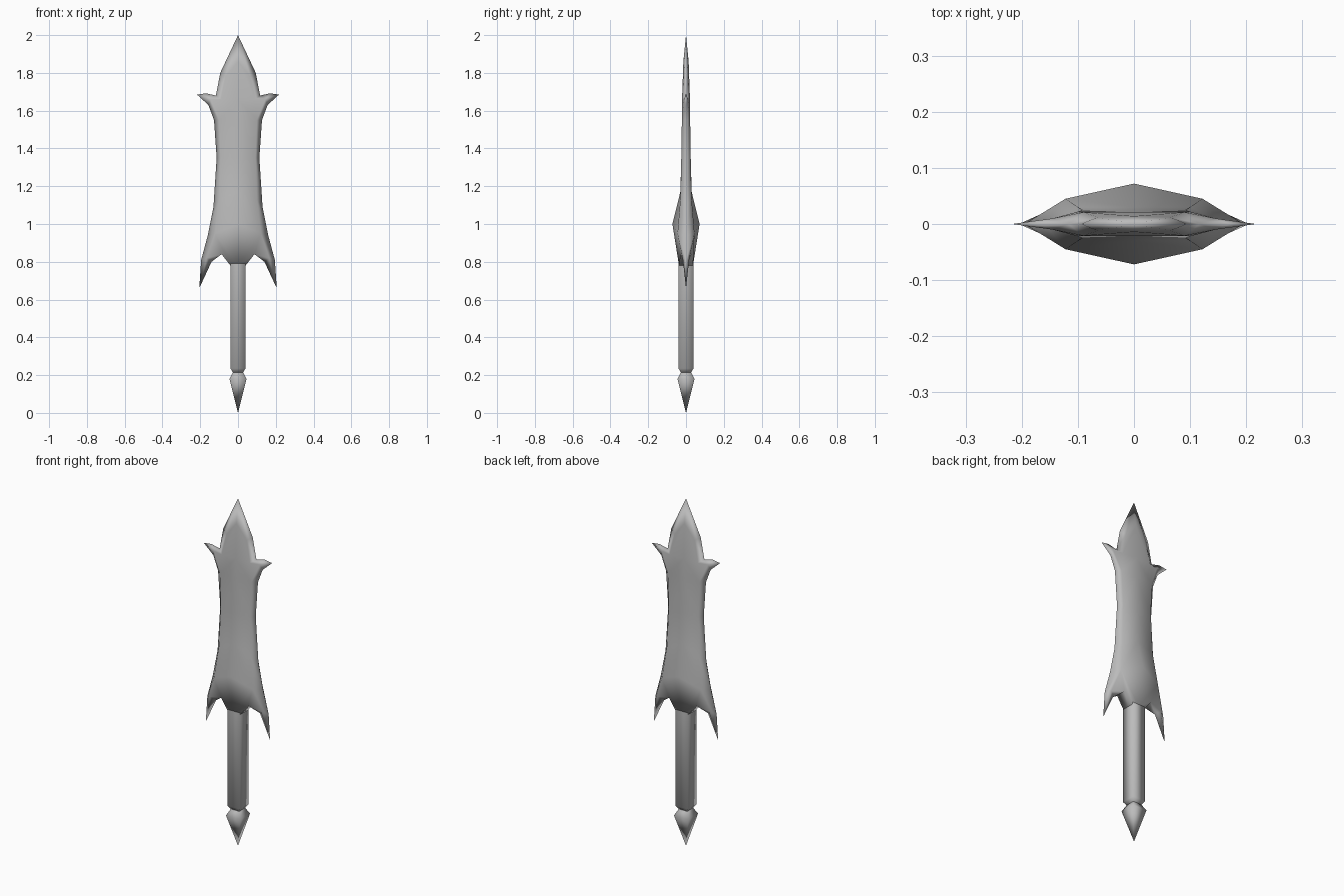
import bpy
import bmesh

cube = bpy.data.objects.get("Cube")
if cube:
    bpy.data.objects.remove(cube)

GREY = (0.5, 0.5, 0.5, 1)
steel = bpy.data.materials.new("grey steel")
steel.use_nodes = True
steel.diffuse_color = GREY
steel.node_tree.nodes["Principled BSDF"].inputs["Base Color"].default_value = GREY


def finish(name, bm):
    """Weld the faces of a part and add it to the scene."""
    bmesh.ops.remove_doubles(bm, verts=bm.verts[:], dist=0.0005)
    mesh = bpy.data.meshes.new(name)
    bm.to_mesh(mesh)
    bm.free()
    mesh.materials.append(steel)
    mesh.shade_smooth()
    obj = bpy.data.objects.new(name, mesh)
    bpy.context.collection.objects.link(obj)
    return obj


def face(bm, *corners):
    bm.faces.new([bm.verts.new(c) for c in corners])


def strip(bm, left, right):
    """Join two lines of points, running downwards, with quads."""
    for k in range(len(left) - 1):
        face(bm, left[k], left[k + 1], right[k + 1], right[k])


def square_loft(name, rows):
    """Square rings given as (height, half width), joined bottom to top."""
    bm = bmesh.new()
    signs = ((-1, -1), (1, -1), (1, 1), (-1, 1))
    for (z0, r0), (z1, r1) in zip(rows, rows[1:]):
        for i, (ax, ay) in enumerate(signs):
            bx, by = signs[(i + 1) % 4]
            corners = [(ax * r0, ay * r0, z0), (bx * r0, by * r0, z0),
                       (bx * r1, by * r1, z1), (ax * r1, ay * r1, z1)]
            face(bm, *dict.fromkeys(corners))
    return finish(name, bm)


# Blade, front left quarter: lines down its middle, bevel shoulder and edge
tip = (0, 0, 2)
centre = [(0, -.014, 1.86), (0, -.021, 1.66), (0, -.022, 1.55),
          (0, -.025, 1.35), (0, -.03, 1.17), (0, -.072, 1)]
shoulder = [(.065, -.012, 1.78), (.09, -.021, 1.66), (.1, -.022, 1.55),
            (.092, -.025, 1.35), (.1, -.03, 1.13), (.122, -.045, .95)]
edge = [(.094, 0, 1.8), (.117, 0, 1.68), (.127, 0, 1.55),
        (.113, 0, 1.35), (.13, 0, 1.09), (.16, 0, .94)]

bm = bmesh.new()
face(bm, tip, centre[0], shoulder[0], edge[0])
strip(bm, centre, shoulder)
strip(bm, shoulder[:2], edge[:2])
strip(bm, shoulder[2:], edge[2:])

# Side barb
barb_top, barb_mid, barb_low = (.17, 0, 1.692), (.145, -.01, 1.66), (.157, 0, 1.63)
barb_tip = (.217, 0, 1.685)
face(bm, edge[1], shoulder[1], barb_mid, barb_top)
face(bm, shoulder[1], shoulder[2], barb_mid)
face(bm, shoulder[2], edge[2], barb_low, barb_mid)
face(bm, barb_top, barb_mid, barb_tip)
face(bm, barb_mid, barb_low, barb_tip)

# Guard with its notch, underside and lower prong
base, base_mid = (0, -.037, .78), (0, 0, .78)
corner, corner_mid = (.04, -.037, .78), (.04, 0, .78)
notch, notch_mid = (.087, -.03, .84), (.087, 0, .84)
prong_out, prong_mid, prong_in = (.195, 0, .81), (.165, -.018, .82), (.14, 0, .8)
prong_tip = (.205, 0, .66)
face(bm, centre[-1], base, corner, notch, shoulder[-1])
face(bm, shoulder[-1], prong_mid, prong_out, edge[-1])
face(bm, shoulder[-1], notch, prong_mid)
face(bm, notch, notch_mid, prong_in, prong_mid)
face(bm, prong_mid, prong_in, prong_tip)
face(bm, prong_mid, prong_tip, prong_out)
face(bm, notch, corner, corner_mid, notch_mid)
face(bm, corner, base, base_mid, corner_mid)

blade = finish("blade", bm)
mirror = blade.modifiers.new("mirror", "MIRROR")
mirror.use_axis = (True, True, False)
mirror.merge_threshold = 0.0005

# Square grip and pointed pommel
square_loft("grip", [(.215, .027), (.235, .04), (.79, .04)])
square_loft("pommel", [(0, 0), (.18, .045), (.215, .027)])
